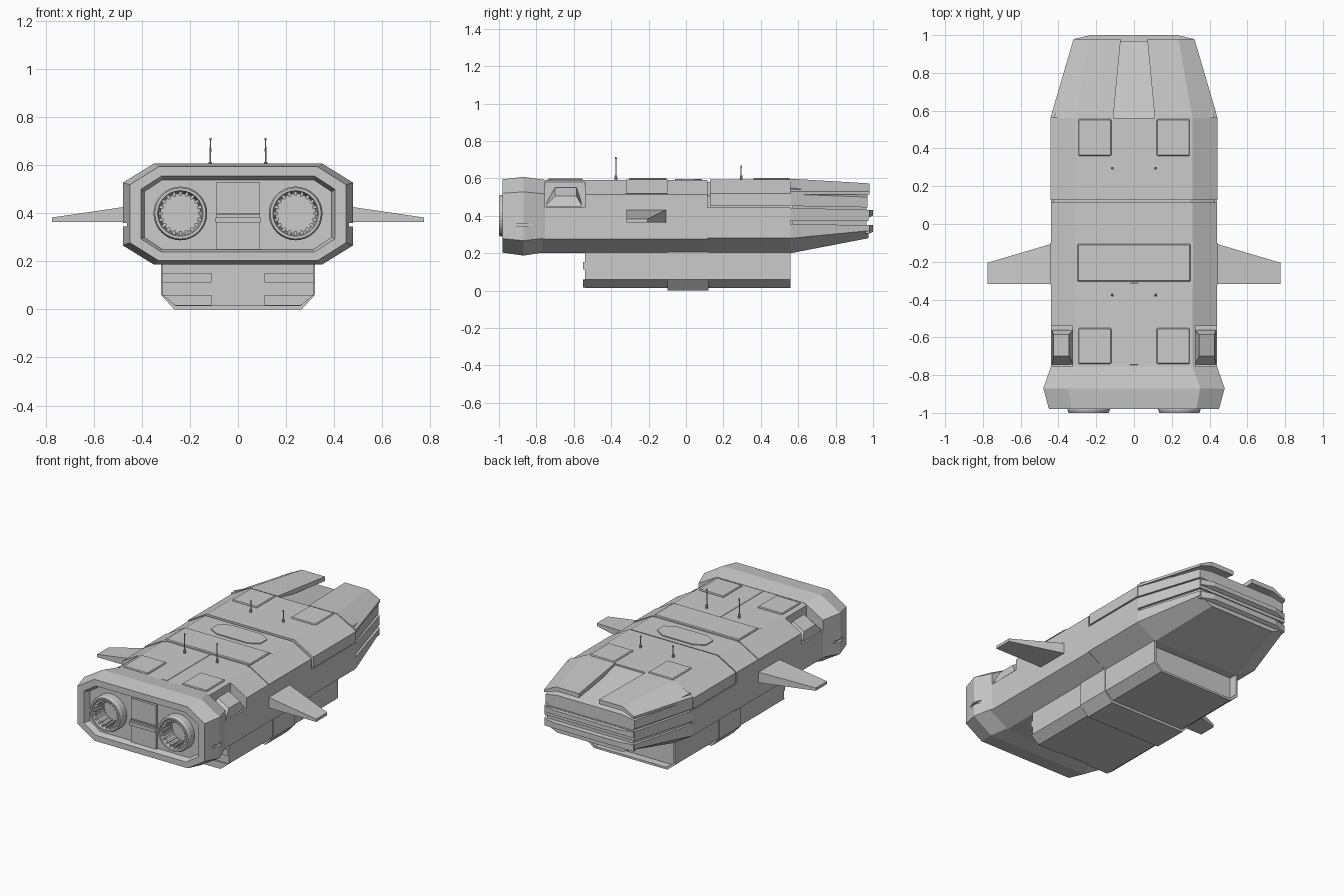
import bpy, bmesh, math
from mathutils import Matrix

if "Cube" in bpy.data.objects:
    bpy.data.objects.remove(bpy.data.objects["Cube"])


def add(name, bm, mirror=False):
    bmesh.ops.recalc_face_normals(bm, faces=bm.faces)
    me = bpy.data.meshes.new(name)
    bm.to_mesh(me)
    bm.free()
    ob = bpy.data.objects.new(name, me)
    bpy.context.collection.objects.link(ob)
    if mirror:
        ob.modifiers.new("Mirror", 'MIRROR')
    return ob


def sym(*half):
    """Full outline from its right half, listed top to bottom."""
    return list(half) + [(-x, z) for x, z in reversed(half)]


def octagon(w, z0, z1, cx, cz):
    return sym((w - cx, z1), (w, z1 - cz), (w, z0 + cz), (w - cx, z0))


def loft(name, sections, mirror=False):
    """Skin a list of (y, outline) and cap both ends."""
    bm = bmesh.new()
    rings = [[bm.verts.new((x, y, z)) for x, z in pts] for y, pts in sections]
    for a, b in zip(rings, rings[1:]):
        for i in range(len(a)):
            j = (i + 1) % len(a)
            bm.faces.new((a[i], a[j], b[j], b[i]))
    bm.faces.new(rings[0])
    bm.faces.new(rings[-1])
    return add(name, bm, mirror)


def box(name, x0, x1, y0, y1, z0, z1, mirror=False):
    pts = [(x0, z0), (x1, z0), (x1, z1), (x0, z1)]
    return loft(name, [(y0, pts), (y1, pts)], mirror)


def slab(name, x0, x1, y0, y1, z, h, mirror=True):
    """Raised deck panel with bevelled edge."""
    ob = box(name, x0, x1, y0, y1, z - 0.03, z + h, mirror)
    b = ob.modifiers.new("Bevel", 'BEVEL')
    b.width, b.segments = 0.005, 1
    return ob


def lathe_y(name, cx, cz, prof, n=32):
    """Turn an (r, y) profile about an axis along y."""
    return loft(name, [(y, [(cx + r * math.cos(2 * math.pi * i / n),
                             cz + r * math.sin(2 * math.pi * i / n)) for i in range(n)])
                       for r, y in prof], True)


def cut(target, cutter):
    cutter.hide_render = True
    cutter.hide_viewport = True
    m = target.modifiers.new("Cut", 'BOOLEAN')
    m.object, m.operation, m.solver = cutter, 'DIFFERENCE', 'EXACT'


# Main hull: full octagon aft, split into lower half and armour cover forward
oct_hull = octagon(0.44, 0.20, 0.59, 0.13, 0.075)
hull = loft("rear_hull", [(-0.78, oct_hull), (0.115, oct_hull)])
cut(hull, box("intake_cutter", 0.325, 0.6, -0.755, -0.54, 0.445, 0.8, True))
core = octagon(0.43, 0.21, 0.58, 0.13, 0.075)
loft("hull_core", [(0.10, core), (0.57, core)])
low = sym((0.44, 0.445), (0.44, 0.28), (0.31, 0.20))
loft("front_lower_hull", [(0.115, low), (0.56, low)])
cover = sym((0.31, 0.595), (0.443, 0.52), (0.443, 0.452))
loft("front_armour_cover", [(0.128, cover), (0.56, cover)])

# Nose layers, each tapering forward
loft("nose_keel", [(0.56, sym((0.44, 0.355), (0.44, 0.28), (0.31, 0.20))),
                   (0.975, sym((0.32, 0.35), (0.32, 0.32), (0.23, 0.28)))])
loft("nose_core", [(0.56, sym((0.425, 0.55), (0.425, 0.28))),
                   (0.965, sym((0.305, 0.49), (0.305, 0.33)))])
loft("nose_middle", [(0.56, sym((0.44, 0.442), (0.44, 0.372))),
                     (0.975, sym((0.32, 0.432), (0.32, 0.372)))])
loft("nose_upper", [(0.56, sym((0.31, 0.585), (0.438, 0.515), (0.438, 0.452))),
                    (0.97, sym((0.23, 0.515), (0.315, 0.50), (0.315, 0.445)))])
loft("nose_plate", [(0.56, [(0.11, 0.598), (0.31, 0.598), (0.443, 0.53), (0.443, 0.515), (0.31, 0.57), (0.11, 0.57)]),
                    (0.98, [(0.07, 0.573), (0.235, 0.573), (0.32, 0.53), (0.32, 0.515), (0.235, 0.545), (0.07, 0.545)])], True)
for nm, a, b in (("upper", 0.372, 0.43), ("lower", 0.285, 0.35)):
    loft(f"nose_bumper_{nm}", [(0.96, sym((0.318, b), (0.318, a + 0.02))),
                               (0.98, sym((0.315, b), (0.315, a + 0.02))),
                               (1.0, sym((0.23, b), (0.23, a + 0.03)))])

# Engine collar with recessed front face
collar = loft("engine_collar", [
    (-0.755, octagon(0.44, 0.205, 0.592, 0.13, 0.075)),
    (-0.87, octagon(0.48, 0.187, 0.608, 0.13, 0.08)),
    (-0.98, octagon(0.45, 0.203, 0.595, 0.12, 0.075)),
    (-0.98, octagon(0.405, 0.24, 0.555, 0.085, 0.055)),
    (-0.94, octagon(0.39, 0.25, 0.54, 0.075, 0.05))])
cut(collar, box("collar_slot_cutter", 0.462, 0.6, -1.1, -0.7, 0.345, 0.36, True))
cut(collar, lathe_y("engine_bore_cutter", 0.24, 0.40, [(0.10, -1.1), (0.10, -0.87)]))

# Engines: ring, inner bowl and toothed rim
lathe_y("engine_nozzle", 0.24, 0.40, [(0.112, -0.90), (0.112, -0.985), (0.106, -1.0), (0.095, -1.0),
                                      (0.090, -0.98), (0.082, -0.89)])
bm = bmesh.new()
for i in range(20):
    m = (Matrix.Translation((0.24, -0.945, 0.40)) @ Matrix.Rotation(2 * math.pi * i / 20, 4, 'Y')
         @ Matrix.Translation((0.083, 0, 0)) @ Matrix.Diagonal((0.018, 0.09, 0.012, 1)))
    bmesh.ops.create_cube(bm, size=1, matrix=m)
add("engine_teeth", bm, True)

# Panel between the engines
box("engine_divider", -0.09, 0.09, -0.955, -0.93, 0.25, 0.53)
box("divider_bar", -0.093, 0.093, -0.968, -0.94, 0.362, 0.384)
box("divider_strip", -0.088, 0.088, -0.962, -0.94, 0.395, 0.402)

# Side intakes sitting in the hull notches
loft("intake_scoop", [(-0.745, [(0.32, 0.45), (0.435, 0.45), (0.435, 0.46), (0.32, 0.475)]),
                      (-0.70, [(0.32, 0.45), (0.435, 0.45), (0.425, 0.505), (0.345, 0.55)]),
                      (-0.585, [(0.32, 0.45), (0.435, 0.45), (0.425, 0.505), (0.345, 0.55)]),
                      (-0.56, [(0.32, 0.45), (0.435, 0.45), (0.435, 0.46), (0.32, 0.475)])], True)

# Deck panels and hatch
slab("rear_deck_panel", 0.12, 0.295, -0.74, -0.55, 0.59, 0.008)
slab("front_deck_panel", 0.12, 0.295, 0.36, 0.555, 0.595, 0.007)
slab("centre_deck_panel", -0.30, 0.30, -0.305, -0.105, 0.59, 0.013, False)
slab("deck_spine", -0.025, 0.025, -0.75, -0.31, 0.57, 0.022, False)
bm = bmesh.new()
hatch = [(0.11, 0.085), (0.175, 0.045), (0.175, -0.025), (0.11, -0.06)]
hatch += [(-x, y) for x, y in reversed(hatch)]
f = bm.faces.new([bm.verts.new((x, y, 0.57)) for x, y in hatch])
up = bmesh.ops.extrude_face_region(bm, geom=[f])['geom']
bmesh.ops.translate(bm, vec=(0, 0, 0.026), verts=[v for v in up if isinstance(v, bmesh.types.BMVert)])
add("deck_hatch", bm)
loft("shoulder_band", [(y, [(0.29, 0.594), (0.312, 0.594), (0.444, 0.518), (0.42, 0.51)])
                       for y in (-0.32, -0.10)], True)

# Antennas
for nm, y, h in (("rear", -0.375, 0.715), ("front", 0.295, 0.67)):
    bm = bmesh.new()
    for r, z0, z1 in ((0.008, 0.58, 0.615), (0.003, 0.60, h), (0.005, h - 0.012, h)):
        bmesh.ops.create_cone(bm, cap_ends=True, segments=10, radius1=r, radius2=r * 0.9,
                              depth=z1 - z0, matrix=Matrix.Translation((0.115, y, (z0 + z1) / 2)))
    add(f"{nm}_antenna", bm, True)

# Stub wings: tapered in plan and thickness
bm = bmesh.new()
root = [bm.verts.new((0.42, y, z)) for y, z in ((-0.317, 0.365), (-0.10, 0.365), (-0.10, 0.435), (-0.317, 0.435))]
tip = [bm.verts.new((0.775, y, z)) for y, z in ((-0.317, 0.365), (-0.205, 0.365), (-0.205, 0.383), (-0.317, 0.383))]
for i in range(4):
    j = (i + 1) % 4
    bm.faces.new((root[i], root[j], tip[j], tip[i]))
bm.faces.new(root)
bm.faces.new(tip)
add("stub_wing", bm, True)


# Belly cargo pod with centre band and open rear frame
def pod(w, z0):
    return sym((w, 0.22), (w, 0.06), (w - 0.055, z0))


loft("cargo_pod", [(-0.54, pod(0.315, 0.015)), (0.56, pod(0.315, 0.015)),
                   (0.56, sym((0.30, 0.205), (0.30, 0.068), (0.252, 0.028))),
                   (0.51, sym((0.30, 0.205), (0.30, 0.068), (0.252, 0.028)))])
loft("cargo_pod_band", [(-0.10, pod(0.32, 0.0)), (0.12, pod(0.32, 0.0))])
box("pod_front_bar", 0.11, 0.315, -0.552, -0.53, 0.112, 0.152, True)
loft("pod_front_foot", [(y, [(0.11, 0.06), (0.315, 0.06), (0.262, 0.017), (0.11, 0.017)])
                        for y in (-0.552, -0.53)], True)
